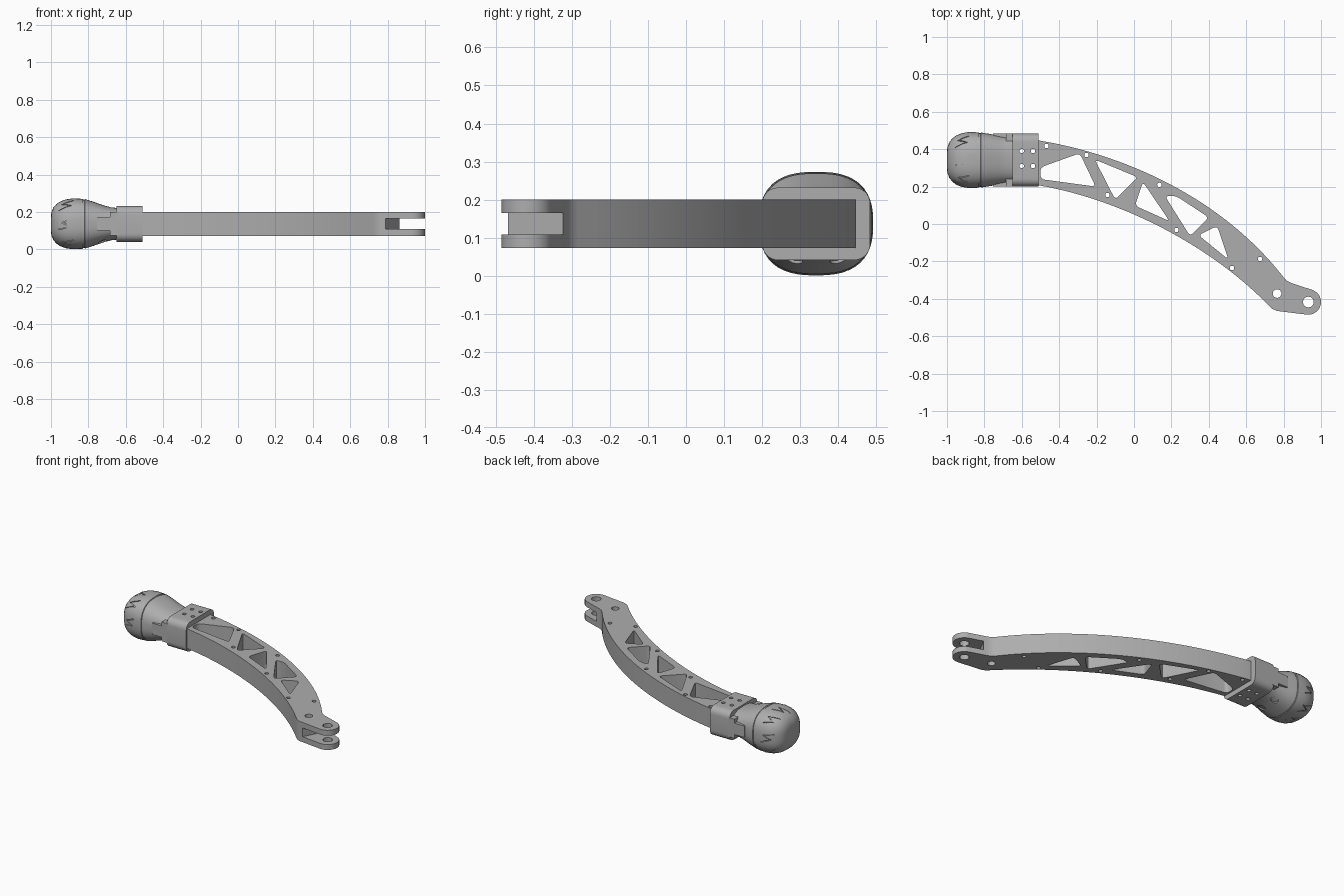
import bpy, bmesh, math
from mathutils import Vector, Matrix
from mathutils.geometry import interpolate_bezier

cube = bpy.data.objects.get("Cube")
if cube:
    bpy.data.objects.remove(cube, do_unlink=True)

grey = bpy.data.materials.new("plain grey")
grey.use_nodes = True
grey.diffuse_color = (0.42, 0.42, 0.42, 1)
grey.node_tree.nodes["Principled BSDF"].inputs["Base Color"].default_value = grey.diffuse_color

CY, CZ = 0.342, 0.137          # axis of the foot and sleeve
ALONG_X = Matrix(((0, 0, 1, 0), (1, 0, 0, 0), (0, 1, 0, 0), (0, 0, 0, 1)))


def prism(bm, poly, lo, hi, matrix=Matrix()):
    """Extrude a flat outline from lo to hi."""
    rings = [[bm.verts.new(matrix @ Vector((p[0], p[1], h))) for p in poly] for h in (lo, hi)]
    bm.faces.new(rings[0][::-1])
    bm.faces.new(rings[1])
    n = len(poly)
    for i in range(n):
        j = (i + 1) % n
        bm.faces.new((rings[0][i], rings[0][j], rings[1][j], rings[1][i]))


def circle(x, y, r, n=20):
    return [(x + r * math.cos(math.tau * i / n), y + r * math.sin(math.tau * i / n)) for i in range(n)]


def rounded(poly, r, steps=5):
    """Replace each corner by a small curve."""
    out = []
    for i, p in enumerate(poly):
        p, a, b = Vector(p), Vector(poly[i - 1]), Vector(poly[(i + 1) % len(poly)])
        s, e = p + (a - p).normalized() * r, p + (b - p).normalized() * r
        out += interpolate_bezier(s, s.lerp(p, 0.6), e.lerp(p, 0.6), e, steps)
    return out


def rect(x0, x1, y0, y1):
    return [(x0, y0), (x1, y0), (x1, y1), (x0, y1)]


def finish(bm, name):
    bmesh.ops.recalc_face_normals(bm, faces=bm.faces)
    mesh = bpy.data.meshes.new(name)
    bm.to_mesh(mesh)
    bm.free()
    mesh.materials.append(grey)
    obj = bpy.data.objects.new(name, mesh)
    bpy.context.collection.objects.link(obj)
    return obj


def cut(obj, bm):
    """Subtract the cutter shapes and remove the cutter."""
    cutter = finish(bm, "cutter")
    cutter.hide_render = True
    mod = obj.modifiers.new("cut", 'BOOLEAN')
    mod.operation, mod.solver, mod.object = 'DIFFERENCE', 'EXACT', cutter
    bpy.context.view_layer.objects.active = obj
    bpy.ops.object.modifier_apply(modifier=mod.name)
    bpy.data.objects.remove(cutter, do_unlink=True)


def smooth(obj, angle=30):
    bpy.ops.object.select_all(action='DESELECT')
    obj.select_set(True)
    bpy.context.view_layer.objects.active = obj
    bpy.ops.object.shade_smooth_by_angle(angle=math.radians(angle))


def curve(*pts):
    return interpolate_bezier(*[Vector(p) for p in pts], 28)


# Curved beam with a rounded pivot end
PX, PY = 0.932, -0.417
upper = curve((-0.5, 0.445), (-0.05, 0.37), (0.47, 0.14), (0.80, -0.285))
lower = curve((-0.5, 0.205), (-0.1, 0.135), (0.38, -0.09), (0.715, -0.43))
tip = [(PX + 0.068 * math.cos(math.radians(a)), PY + 0.068 * math.sin(math.radians(a)))
       for a in range(72, -97, -12)]
outline = [(-0.62, 0.455)] + upper + [(0.815, -0.302), (0.84, -0.315)] + tip
outline += [(0.765, -0.465), (0.738, -0.453)] + lower[::-1] + [(-0.62, 0.225)]
bm = bmesh.new()
prism(bm, outline, 0.073, 0.2)
beam = finish(bm, "curved_beam")

# Truss windows and bolt holes
windows = [
    [(-0.5, 0.303), (-0.29, 0.378), (-0.205, 0.2), (-0.5, 0.24)],
    [(-0.21, 0.345), (0.02, 0.25), (-0.1, 0.13)],
    [(0.048, 0.225), (0.19, 0.015), (0.005, 0.098)],
    [(0.165, 0.15), (0.225, 0.15), (0.4, 0.035), (0.3, -0.065)],
    [(0.445, -0.01), (0.505, -0.19), (0.345, -0.06)],
]
bolts = [(-0.468, 0.417), (-0.254, 0.369), (0.136, 0.209), (0.674, -0.187),
         (-0.142, 0.155), (0.227, -0.032), (0.524, -0.235)]
sleeve_bolts = [(x, y) for x in (-0.6, -0.54) for y in (0.31, 0.39)]
bm = bmesh.new()
for w in windows:
    prism(bm, rounded(w, 0.022), 0, 0.3)
for x, y in bolts + sleeve_bolts:
    prism(bm, circle(x, y, 0.012, 14), 0, 0.3)
prism(bm, circle(0.765, -0.372, 0.023), 0, 0.3)
prism(bm, circle(PX, PY, 0.029, 12), 0, 0.3)
cut(beam, bm)

# Fork slot between the two pivot plates
bm = bmesh.new()
prism(bm, [(0.763, -0.517), (1.1, -0.6), (1.1, -0.2), (0.907, -0.24)], 0.108, 0.165)
cut(beam, bm)
smooth(beam)

# Sleeve around the beam
bm = bmesh.new()
prism(bm, rounded(rect(0.2, 0.484, 0.041, 0.232), 0.045, 8), -0.65, -0.51, ALONG_X)
sleeve = finish(bm, "sleeve")
bm = bmesh.new()
for x, y in sleeve_bolts:
    prism(bm, circle(x, y, 0.012, 14), 0, 0.3)
cut(sleeve, bm)
smooth(sleeve)

# Stepped locking tongues on both sides of the sleeve
for name, y0, y1 in (("front_tongue", 0.2, 0.24), ("back_tongue", 0.444, 0.484)):
    bm = bmesh.new()
    step = [(-0.64, 0.075), (-0.685, 0.075), (-0.685, 0.1), (-0.755, 0.1)]
    step += [(x, 2 * CZ - z) for x, z in step[::-1]]
    turn = Matrix(((1, 0, 0, 0), (0, 0, 1, 0), (0, 1, 0, 0), (0, 0, 0, 1)))
    prism(bm, step, y0, y1, turn)
    finish(bm, name)

# Bulbous foot: x, width scale, height scale
profile = [(-1, 0.25, 0.25), (-0.998, 0.45, 0.45), (-0.988, 0.63, 0.63), (-0.972, 0.77, 0.77),
           (-0.95, 0.88, 0.88), (-0.92, 0.96, 0.96), (-0.88, 1, 1), (-0.83, 0.985, 0.98),
           (-0.828, 0.955, 0.95), (-0.82, 0.955, 0.95), (-0.818, 0.98, 0.97),
           (-0.77, 0.93, 0.86), (-0.72, 0.86, 0.73), (-0.68, 0.82, 0.65), (-0.62, 0.8, 0.6)]


def foot_shape(name, size):
    bm = bmesh.new()
    rings, n = [], 56
    for x, sy, sz in profile:
        ring = []
        for i in range(n):
            c, s = math.cos(math.tau * i / n), math.sin(math.tau * i / n)
            k = size * (abs(c) ** 2.6 + abs(s) ** 2.6) ** (-1 / 2.6)
            ring.append(bm.verts.new((-0.85 + (x + 0.85) * size, CY + 0.15 * sy * c * k,
                                      CZ + 0.136 * sz * s * k)))
        rings.append(ring)
    for a, b in zip(rings, rings[1:]):
        for i in range(n):
            bm.faces.new((a[i - 1], a[i], b[i], b[i - 1]))
    bm.faces.new(rings[0])
    bm.faces.new(rings[-1])
    return finish(bm, name)


foot = foot_shape("foot", 1)
smooth(foot_shape("foot_core", 0.95))

# Zigzag tread grooves around the foot, and two drain holes below
zigzag = [(-0.965, -0.03), (-0.90, -0.016), (-0.945, 0.006), (-0.885, 0.03)]
groove = zigzag + [(x + 0.012, t) for x, t in zigzag[::-1]]
bm = bmesh.new()
for i in range(8):
    spin = Matrix.Translation((0, CY, CZ)) @ Matrix.Rotation(math.tau * i / 8, 4, 'X')
    prism(bm, groove, 0.085, 0.25, spin)
for y in (0.285, 0.4):
    prism(bm, circle(-0.725, y, 0.022), -0.05, 0.07)
cut(foot, bm)
smooth(foot)
